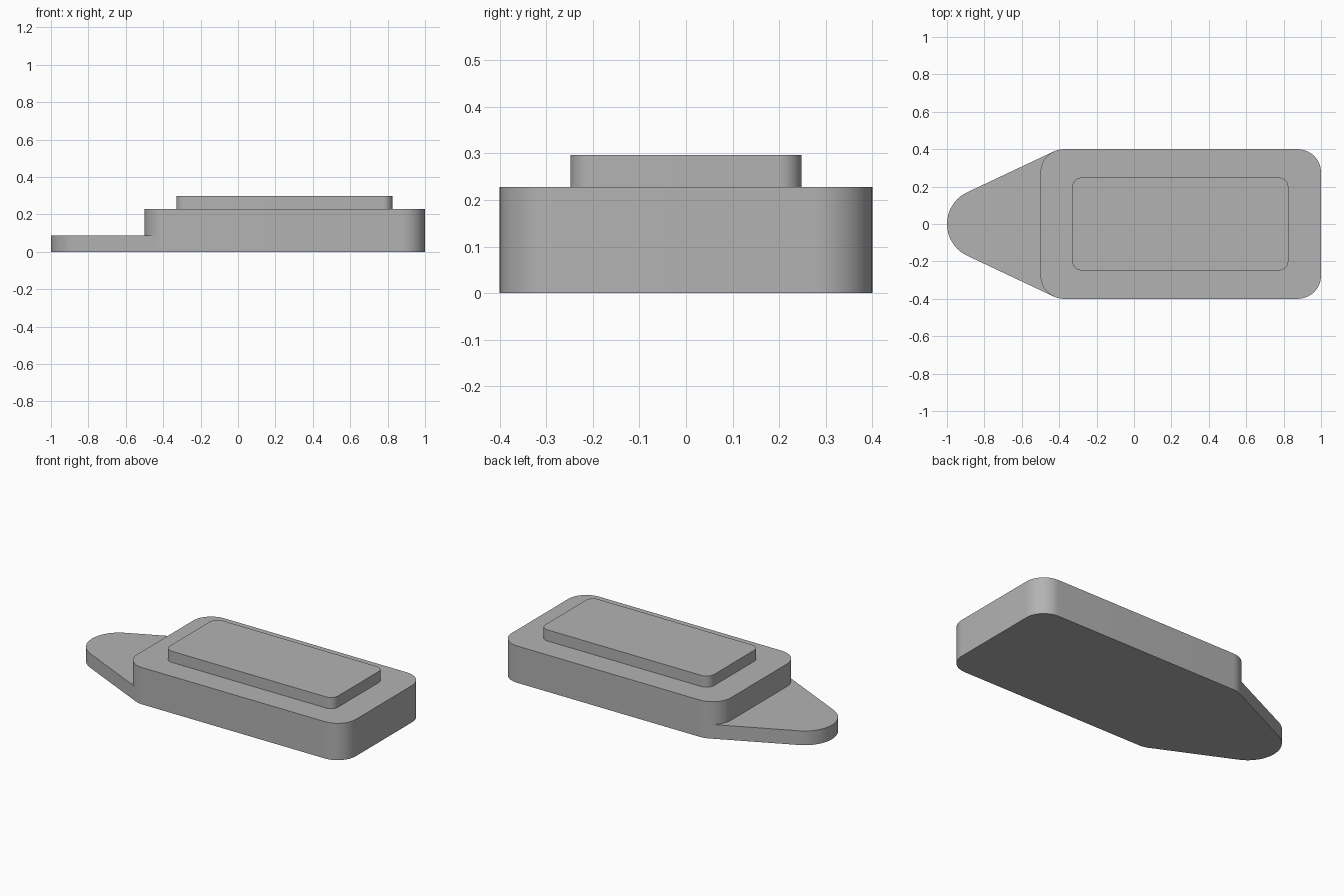
import bpy, bmesh
from math import radians, cos, sin

cube = bpy.data.objects.get("Cube")
if cube:
    bpy.data.objects.remove(cube, do_unlink=True)

grey = bpy.data.materials.new("plain grey")
grey.use_nodes = True
colour = (0.45, 0.45, 0.45, 1)
grey.diffuse_color = colour
grey.node_tree.nodes["Principled BSDF"].inputs["Base Color"].default_value = colour


def arc(cx, cy, r, start, end, step=5):
    """Points along an arc, angles in degrees."""
    n = round(abs(end - start) / step)
    angles = [radians(start + (end - start) * i / n) for i in range(n + 1)]
    return [(cx + r * cos(a), cy + r * sin(a)) for a in angles]


def rounded_rect(x0, x1, half, r):
    return (arc(x1 - r, half - r, r, 0, 90) + arc(x0 + r, half - r, r, 90, 180)
            + arc(x0 + r, r - half, r, 180, 270) + arc(x1 - r, r - half, r, 270, 360))


def slab(name, outline, z0, z1):
    """Extrude a plan outline upwards."""
    bm = bmesh.new()
    face = bm.faces.new([bm.verts.new((x, y, z0)) for x, y in outline])
    top = bmesh.ops.extrude_face_region(bm, geom=[face], use_keep_orig=True)["geom"]
    bmesh.ops.translate(bm, vec=(0, 0, z1 - z0),
                        verts=[v for v in top if isinstance(v, bmesh.types.BMVert)])
    bmesh.ops.recalc_face_normals(bm, faces=bm.faces)
    mesh = bpy.data.meshes.new(name)
    bm.to_mesh(mesh)
    bm.free()
    mesh.materials.append(grey)
    obj = bpy.data.objects.new(name, mesh)
    bpy.context.collection.objects.link(obj)
    bpy.ops.object.select_all(action="DESELECT")
    obj.select_set(True)
    bpy.context.view_layer.objects.active = obj
    bpy.ops.object.shade_smooth_by_angle(angle=radians(30))
    return obj


BODY_TOP, DECK_TOP, NOSE_TOP = 0.228, 0.297, 0.088
FRONT, HALF, CORNER, NOSE_R = -0.5, 0.4, 0.125, 0.187
TANGENT = 115  # where the nose sides meet the rounded corners

# Main body and raised panel
slab("body", rounded_rect(FRONT, 1, HALF, CORNER), 0, BODY_TOP)
slab("raised_panel", rounded_rect(-0.33, 0.825, 0.248, 0.05), BODY_TOP, DECK_TOP)

# Low tapered nose, fitted against the rounded end of the body
cx, cy = FRONT + CORNER, HALF - CORNER
nose = (arc(NOSE_R - 1, 0, NOSE_R, TANGENT, 360 - TANGENT)
        + arc(cx, -cy, CORNER, 360 - TANGENT, 180)
        + arc(cx, cy, CORNER, 180, TANGENT))
slab("nose", nose, 0, NOSE_TOP)
